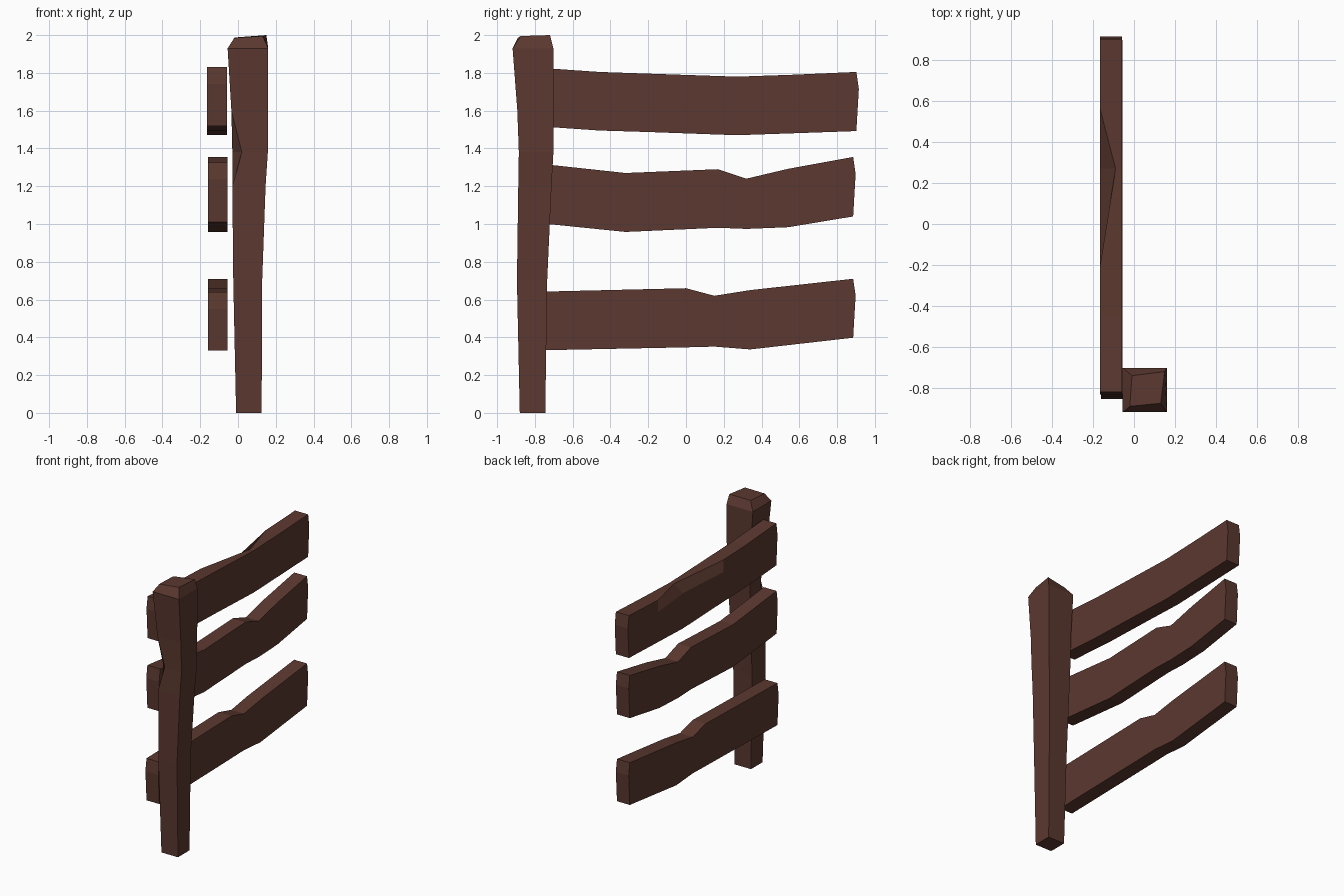
import bpy, bmesh

if "Cube" in bpy.data.objects:
    bpy.data.objects.remove(bpy.data.objects["Cube"])

wood = bpy.data.materials.new("dark brown wood")
wood.diffuse_color = (0.105, 0.040, 0.029, 1)
wood.use_nodes = True
wood.node_tree.nodes["Principled BSDF"].inputs["Base Color"].default_value = wood.diffuse_color


def loft(name, rings):
    """Skin a list of equal-length vertex rings and close both ends."""
    bm = bmesh.new()
    vs = [[bm.verts.new(p) for p in r] for r in rings]
    n = len(vs[0])
    for a, b in zip(vs, vs[1:]):
        for i in range(n):
            j = (i + 1) % n
            bm.faces.new((a[i], a[j], b[j], b[i]))
    for end in (vs[0], vs[-1]):
        if n == 6:  # plank end bends at its middle row
            bm.faces.new((end[0], end[1], end[4], end[5]))
            bm.faces.new((end[1], end[2], end[3], end[4]))
        else:
            bm.faces.new(end)
    bmesh.ops.recalc_face_normals(bm, faces=bm.faces)
    me = bpy.data.meshes.new(name)
    bm.to_mesh(me)
    bm.free()
    me.materials.append(wood)
    ob = bpy.data.objects.new(name, me)
    bpy.context.collection.objects.link(ob)


def rail(name, x0, x1, stations, chip=None):
    """Plank along y; stations are (y, bottom z, top z)."""
    rings = []
    last = len(stations) - 1
    for i, (y, zb, zt) in enumerate(stations):
        bulge = -0.013 if i == 0 else 0.013 if i == last else 0
        xt, drop = x0, 0.09
        if i == chip:  # bite out of the outer top edge
            xt, drop = -0.09, 0.05
        rings.append([(x0, y, zb), (x0, y + bulge, zt - drop), (xt, y, zt),
                      (x1, y, zt), (x1, y + bulge, zt - 0.09), (x1, y, zb)])
    loft(name, rings)


# Rails
rail("top_rail", -0.165, -0.058,
     [(-0.82, 1.52, 1.83), (-0.46, 1.495, 1.805), (-0.2, 1.487, 1.796),
      (0.27, 1.47, 1.78), (0.56, 1.48, 1.79), (0.902, 1.492, 1.805)], chip=3)
rail("middle_rail", -0.16, -0.055,
     [(-0.83, 1.01, 1.325), (-0.32, 0.958, 1.27), (0.17, 0.98, 1.29),
      (0.32, 0.974, 1.24), (0.54, 0.983, 1.292), (0.885, 1.04, 1.355)])
rail("bottom_rail", -0.16, -0.055,
     [(-0.84, 0.33, 0.64), (0.0, 0.347, 0.66), (0.15, 0.351, 0.62),
      (0.34, 0.336, 0.65), (0.885, 0.398, 0.71)])

# Post: z, x range, y range, then the front-left corner pushed in at the chip
post = []
for z, x0, x1, y0, y1, push in [
        (0.0, -0.01, 0.125, -0.88, -0.745, 0),
        (0.7, -0.025, 0.128, -0.895, -0.735, 0),
        (1.2, -0.03, 0.146, -0.888, -0.712, 0),
        (1.38, -0.03, 0.158, -0.885, -0.702, 0.05),
        (1.6, -0.035, 0.158, -0.893, -0.702, 0),
        (1.93, -0.055, 0.16, -0.918, -0.702, 0)]:
    post.append([(x0 + push, y0, z), (x1, y0, z), (x1, y1, z), (x0, y1, z),
                 (x0, y0 + 0.05, z)])
# Bevelled, slightly skewed cap
post.append([(-0.02, -0.89, 1.985), (0.13, -0.875, 1.995), (0.15, -0.72, 2.0),
             (-0.01, -0.74, 1.988), (-0.018, -0.855, 1.986)])
loft("post", post)
